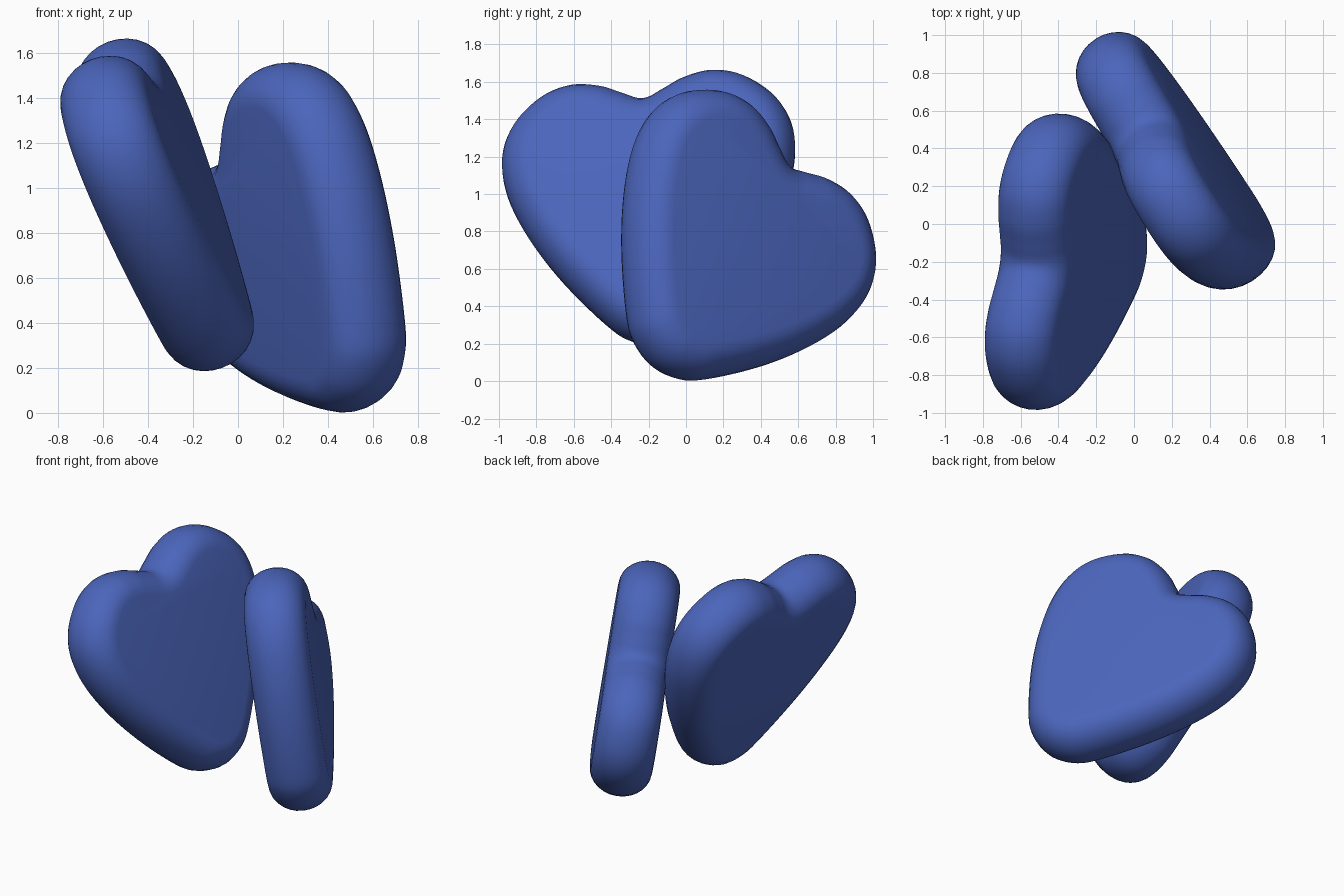
import bpy, bmesh
from math import sin, cos, pi, radians
from mathutils import Vector, Matrix

if "Cube" in bpy.data.objects:
    bpy.data.objects.remove(bpy.data.objects["Cube"])

# Half outline of the heart, notch to tip
HALF = [(0, .45), (.10, .49), (.22, .545), (.38, .57), (.55, .52), (.71, .38), (.785, .2),
        (.77, -.02), (.67, -.27), (.51, -.53), (.30, -.79), (.17, -.90), (0, -.945)]
INSET, HALF_THICK, SUB, STEPS = .17, .2, 5, 14

mat = bpy.data.materials.new("blue")
mat.diffuse_color = (.07, .13, .50, 1)
mat.use_nodes = True
mat.node_tree.nodes["Principled BSDF"].inputs["Base Color"].default_value = mat.diffuse_color


def outline():
    """Smooth closed heart: points and outward normals."""
    pts = [Vector(p) for p in HALF] + [Vector((-x, y)) for x, y in HALF[-2:0:-1]]
    n, out = len(pts), []
    for i in range(n):
        p0, p1, p2, p3 = (pts[(i + k) % n] for k in (-1, 0, 1, 2))
        for j in range(SUB):
            t = j / SUB
            pos = .5 * (2 * p1 + (p2 - p0) * t + (2 * p0 - 5 * p1 + 4 * p2 - p3) * t**2
                        + (3 * p1 - p0 - 3 * p2 + p3) * t**3)
            tan = .5 * ((p2 - p0) + 2 * (2 * p0 - 5 * p1 + 4 * p2 - p3) * t
                        + 3 * (3 * p1 - p0 - 3 * p2 + p3) * t**2).normalized()
            out.append((pos, Vector((-tan.y, tan.x)).normalized()))
    return out


def make_heart(name, azimuth, elevation, roll, centre):
    """Puffy heart slab, face normal given by azimuth/elevation, rolled in its plane."""
    bm = bmesh.new()
    rings = []
    shape = outline()
    for k in range(STEPS + 1):
        a = -pi / 2 + pi * k / STEPS
        d, z = INSET * (1 - cos(a)), HALF_THICK * sin(a)
        rings.append([bm.verts.new((p.x - n.x * d, p.y - n.y * d, z)) for p, n in shape])
    m = len(shape)
    for r0, r1 in zip(rings, rings[1:]):
        for i in range(m):
            j = (i + 1) % m
            bm.faces.new((r0[i], r0[j], r1[j], r1[i]))
    bm.faces.new(rings[0])
    bm.faces.new(rings[-1])
    bmesh.ops.recalc_face_normals(bm, faces=bm.faces)

    # Orient the heart in space
    az, el, ro = map(radians, (azimuth, elevation, roll))
    nrm = Vector((cos(el) * cos(az), cos(el) * sin(az), sin(el)))
    e1 = Vector((-sin(az), cos(az), 0))
    e2 = nrm.cross(e1)
    side = cos(ro) * e1 - sin(ro) * e2
    up = sin(ro) * e1 + cos(ro) * e2
    rot = Matrix((side, up, nrm)).transposed()

    # Centre its bounding box on the wanted spot
    co = [rot @ v.co for v in bm.verts]
    mid = Vector([(min(c[i] for c in co) + max(c[i] for c in co)) / 2 for i in range(3)])
    me = bpy.data.meshes.new(name)
    bm.to_mesh(me)
    bm.free()
    ob = bpy.data.objects.new(name, me)
    bpy.context.collection.objects.link(ob)
    ob.matrix_world = Matrix.Translation(Vector(centre) - mid) @ rot.to_4x4()
    me.materials.append(mat)
    bpy.ops.object.select_all(action='DESELECT')
    ob.select_set(True)
    bpy.context.view_layer.objects.active = ob
    bpy.ops.object.shade_smooth_by_angle(angle=radians(30))


# Two hearts leaning against each other
make_heart("right_heart", 32, 8.5, 39.5, (.22, .335, .78))
make_heart("left_heart", -8, 20.8, -6.5, (-.36, -.20, .925))
